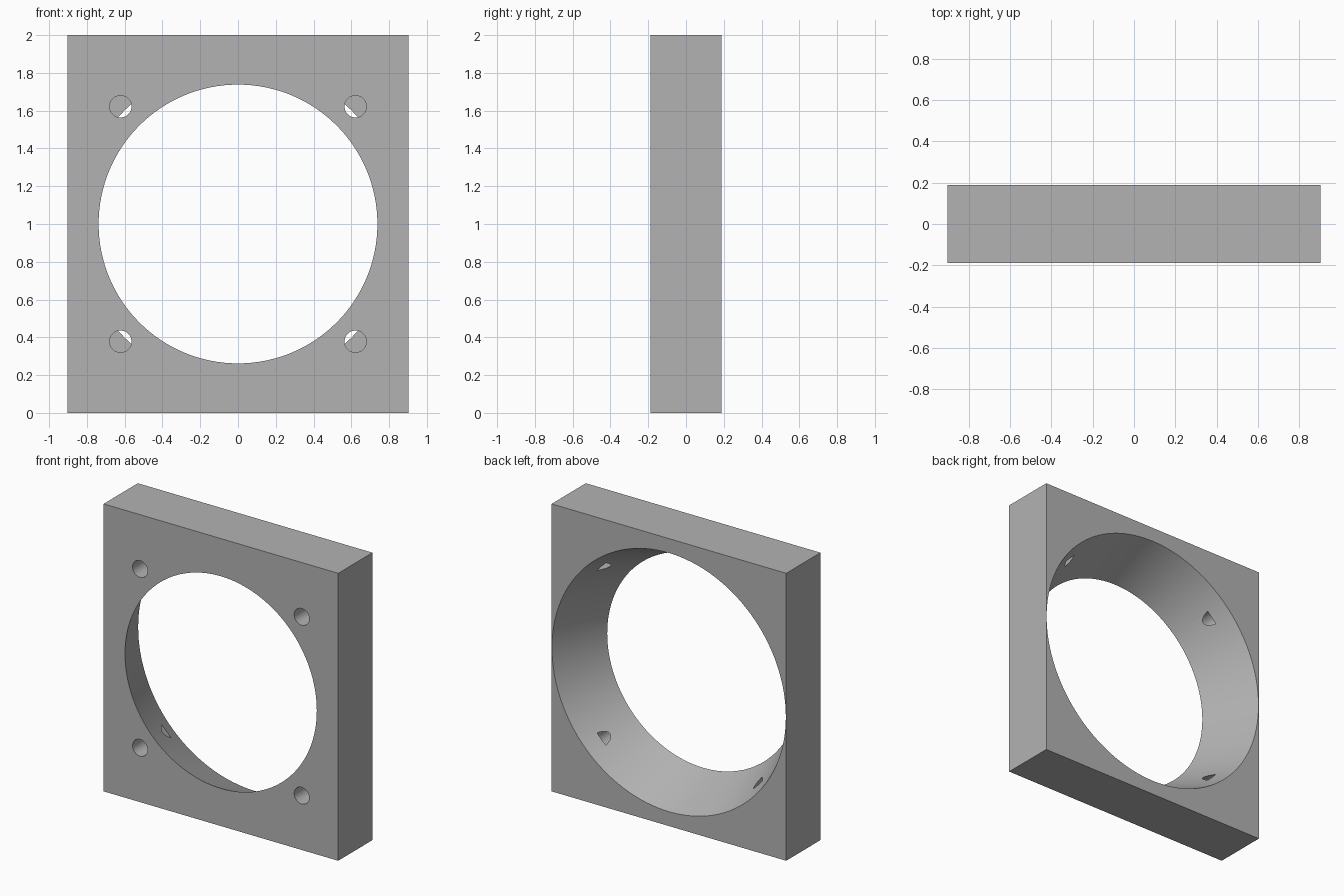
import bpy
import math

cube = bpy.data.objects.get("Cube")
if cube:
    bpy.data.objects.remove(cube, do_unlink=True)

HALF_X, HALF_Y, HEIGHT = 0.903, 0.188, 2.0
FRONT_R, BACK_R = 0.738, 0.9
HOLE_R, HOLE_OFFSET, HOLE_DEPTH = 0.058, 0.622, 0.26
MID_Z = HEIGHT / 2
OVERLAP = 0.05

grey = bpy.data.materials.new("plain grey")
grey.use_nodes = True
grey.diffuse_color = (0.45, 0.45, 0.45, 1)
grey.node_tree.nodes["Principled BSDF"].inputs["Base Color"].default_value = grey.diffuse_color


def cutter(name, r_front, r_back, y_front, y_back, x, z, sides):
    """Round cutter running from front to back."""
    bpy.ops.mesh.primitive_cone_add(
        vertices=sides, radius1=r_front, radius2=r_back, depth=y_back - y_front,
        location=(x, (y_front + y_back) / 2, z), rotation=(-math.pi / 2, 0, 0))
    obj = bpy.context.object
    obj.name = name
    obj.hide_render = True
    obj.data.materials.append(grey)
    return obj


# Square-edged block
bpy.ops.mesh.primitive_cube_add(size=1, location=(0, 0, MID_Z))
block = bpy.context.object
block.name = "mounting_block"
block.scale = (2 * HALF_X, 2 * HALF_Y, HEIGHT)
bpy.ops.object.transform_apply(location=False, rotation=False, scale=True)
block.data.materials.append(grey)

# Tapered bore, wider at the back
slope = (BACK_R - FRONT_R) / (2 * HALF_Y) * OVERLAP
cutters = [cutter("bore_cutter", FRONT_R - slope, BACK_R + slope,
                  -HALF_Y - OVERLAP, HALF_Y + OVERLAP, 0, MID_Z, 128)]

# Blind screw holes in the four front corners
for sx in (-1, 1):
    for sz in (-1, 1):
        cutters.append(cutter("screw_hole_cutter", HOLE_R, HOLE_R,
                              -HALF_Y - OVERLAP, -HALF_Y + HOLE_DEPTH,
                              sx * HOLE_OFFSET, MID_Z + sz * HOLE_OFFSET, 32))

for c in cutters:
    mod = block.modifiers.new(c.name, "BOOLEAN")
    mod.operation = "DIFFERENCE"
    mod.solver = "EXACT"
    mod.object = c

# Bake the cuts and discard the cutters
bpy.ops.object.select_all(action="DESELECT")
block.select_set(True)
bpy.context.view_layer.objects.active = block
bpy.ops.object.convert(target="MESH")
for c in cutters:
    bpy.data.objects.remove(c, do_unlink=True)
bpy.ops.object.shade_smooth_by_angle(angle=math.radians(20))
